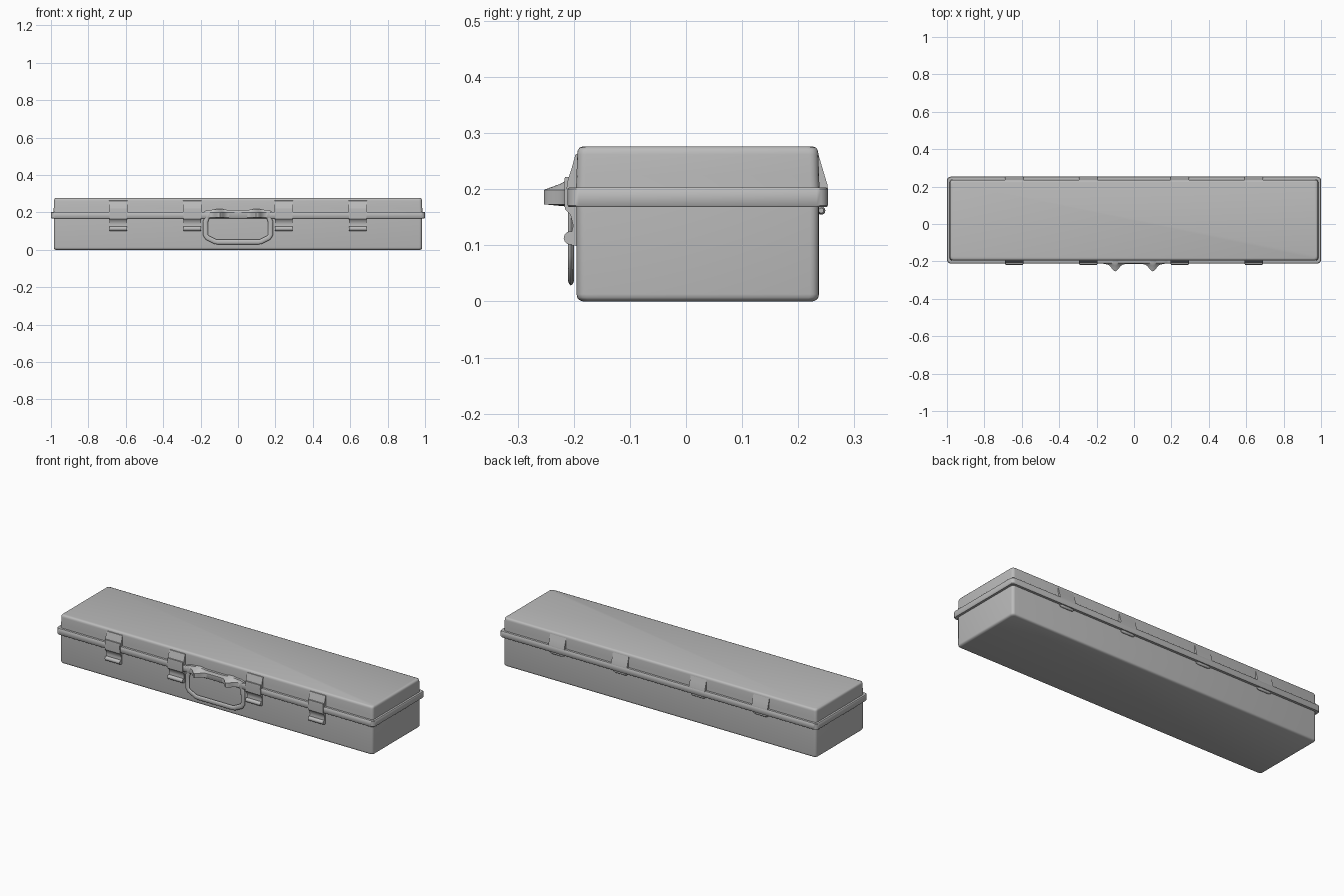
import bpy, bmesh, math
from mathutils import Vector

if "Cube" in bpy.data.objects:
    bpy.data.objects.remove(bpy.data.objects["Cube"])

CY = 0.021            # centre of the case in depth
LATCH_X = (-0.64, -0.245, 0.245, 0.64)

grey = bpy.data.materials.new("case grey")
grey.diffuse_color = (0.5, 0.5, 0.5, 1)
grey.use_nodes = True
grey.node_tree.nodes["Principled BSDF"].inputs["Base Color"].default_value = grey.diffuse_color


def finish(bm, name, angle=40):
    bmesh.ops.recalc_face_normals(bm, faces=bm.faces[:])
    me = bpy.data.meshes.new(name)
    bm.to_mesh(me)
    bm.free()
    ob = bpy.data.objects.new(name, me)
    bpy.context.collection.objects.link(ob)
    me.materials.append(grey)
    bpy.ops.object.select_all(action='DESELECT')
    ob.select_set(True)
    bpy.context.view_layer.objects.active = ob
    bpy.ops.object.shade_smooth_by_angle(angle=math.radians(angle))
    return ob


def loft(name, rings, angle=40):
    """Skin a list of equal length point rings and cap both ends."""
    bm = bmesh.new()
    vs = [[bm.verts.new(p) for p in r] for r in rings]
    n = len(rings[0])
    for a, b in zip(vs, vs[1:]):
        for i in range(n):
            j = (i + 1) % n
            bm.faces.new((a[i], a[j], b[j], b[i]))
    bm.faces.new(vs[0])
    bm.faces.new(vs[-1])
    return finish(bm, name, angle)


def rounded_ring(hx, hy, z, r=0.016, seg=4):
    pts = []
    for k, (sx, sy) in enumerate(((1, 1), (-1, 1), (-1, -1), (1, -1))):
        for i in range(seg + 1):
            a = math.pi / 2 * (k + i / seg)
            pts.append((sx * (hx - r) + r * math.cos(a),
                        CY + sy * (hy - r) + r * math.sin(a), z))
    return pts


def extrude_x(name, profile, x, width, angle=40):
    """Side profile (y, z) pulled along x, centred on x."""
    return loft(name, [[(x + s * width / 2, y, z) for y, z in profile]
                       for s in (-1, 1)], angle)


def rod(name, x, y, z, radius, width, tip=0.0):
    """Round bar along x with optional rounded tips."""
    xs = [(-width / 2, 0.6), (-width / 2 + tip, 1), (width / 2 - tip, 1), (width / 2, 0.6)] if tip \
        else [(-width / 2, 1), (width / 2, 1)]
    return loft(name, [[(x + dx, y + k * radius * math.cos(i * math.pi / 6),
                         z + k * radius * math.sin(i * math.pi / 6))
                        for i in range(12)] for dx, k in xs])


# case shell: tub, rim and lid as stacked rounded rectangles (inset, height)
BX, BY = 0.985, 0.216
loft("tub", [rounded_ring(BX - i, BY - i, z) for i, z in
             ((0.011, 0), (0.004, 0.003), (0.001, 0.007), (0, 0.013), (0, 0.172))])
loft("rim", [rounded_ring(1 - i, 0.232 - i, z, 0.02) for i, z in
             ((0.0025, 0.168), (0, 0.171), (0, 0.2), (0.0025, 0.203))])
loft("lid", [rounded_ring(BX - i, BY - i, z) for i, z in
             ((-0.001, 0.2), (0, 0.225), (0.001, 0.262), (0.002, 0.269),
              (0.005, 0.274), (0.012, 0.2765))])

for x in LATCH_X:
    # front latch: flared lid seat, clasp over the rim, and pull tab
    extrude_x("latch_seat", [(-0.19, 0.264), (-0.197, 0.262), (-0.203, 0.24),
                             (-0.211, 0.215), (-0.213, 0.2), (-0.19, 0.2)], x, 0.1)
    extrude_x("latch_clasp", [(-0.19, 0.222), (-0.216, 0.222), (-0.217, 0.203),
                              (-0.216, 0.165), (-0.206, 0.155), (-0.201, 0.135),
                              (-0.204, 0.123), (-0.204, 0.1), (-0.19, 0.1)], x, 0.094)
    rod("latch_lip", x, -0.206, 0.113, 0.012, 0.094)
    # back hinge: flared lid wedge and small barrel under the rim
    extrude_x("hinge_wedge", [(0.225, 0.264), (0.236, 0.262), (0.243, 0.238),
                              (0.252, 0.208), (0.253, 0.2), (0.225, 0.2)], x, 0.1)
    rod("hinge_barrel", x, 0.241, 0.162, 0.0075, 0.085, 0.012)

# handle mount: a ledge with two bell-shaped noses
rings = []
for i in range(49):
    x = -0.18 + 0.36 * i / 48
    bell = math.exp(-((abs(x) - 0.1) / 0.026) ** 2)
    ledge = min(1, (0.18 - abs(x)) / 0.02)
    d = -0.207 - 0.007 * ledge - 0.039 * bell
    top = 0.207 + 0.012 * ledge * (0.55 + 0.45 * bell)
    rings.append([(x, -0.19, 0.168), (x, -0.211, 0.169), (x, d, 0.173),
                  (x, d, 0.199), (x, -0.211 - 0.012 * bell, 0.202 + 0.008 * bell),
                  (x, -0.209, top), (x, -0.19, top)])
loft("handle_mount", rings)

# hanging carry handle: flattened bar swept round a half loop, mirrored in x
half = [(-0.165, 0.172), (-0.174, 0.15), (-0.175, 0.082), (-0.166, 0.066), (-0.122, 0.044), (-0.108, 0.042)]
path = [Vector(p) for p in half] + [Vector((-x, z)) for x, z in reversed(half)]
sweep = []
for i, p in enumerate(path):
    t = (path[min(i + 1, len(path) - 1)] - path[max(i - 1, 0)]).normalized()
    n = Vector((-t.y, t.x))
    ring = []
    for k in range(10):
        a = k * math.pi / 5
        q = p + n * 0.0135 * math.cos(a)
        ring.append((q.x, -0.205 + 0.006 * math.sin(a), q.y))
    sweep.append(ring)
loft("carry_handle", sweep, 50)
